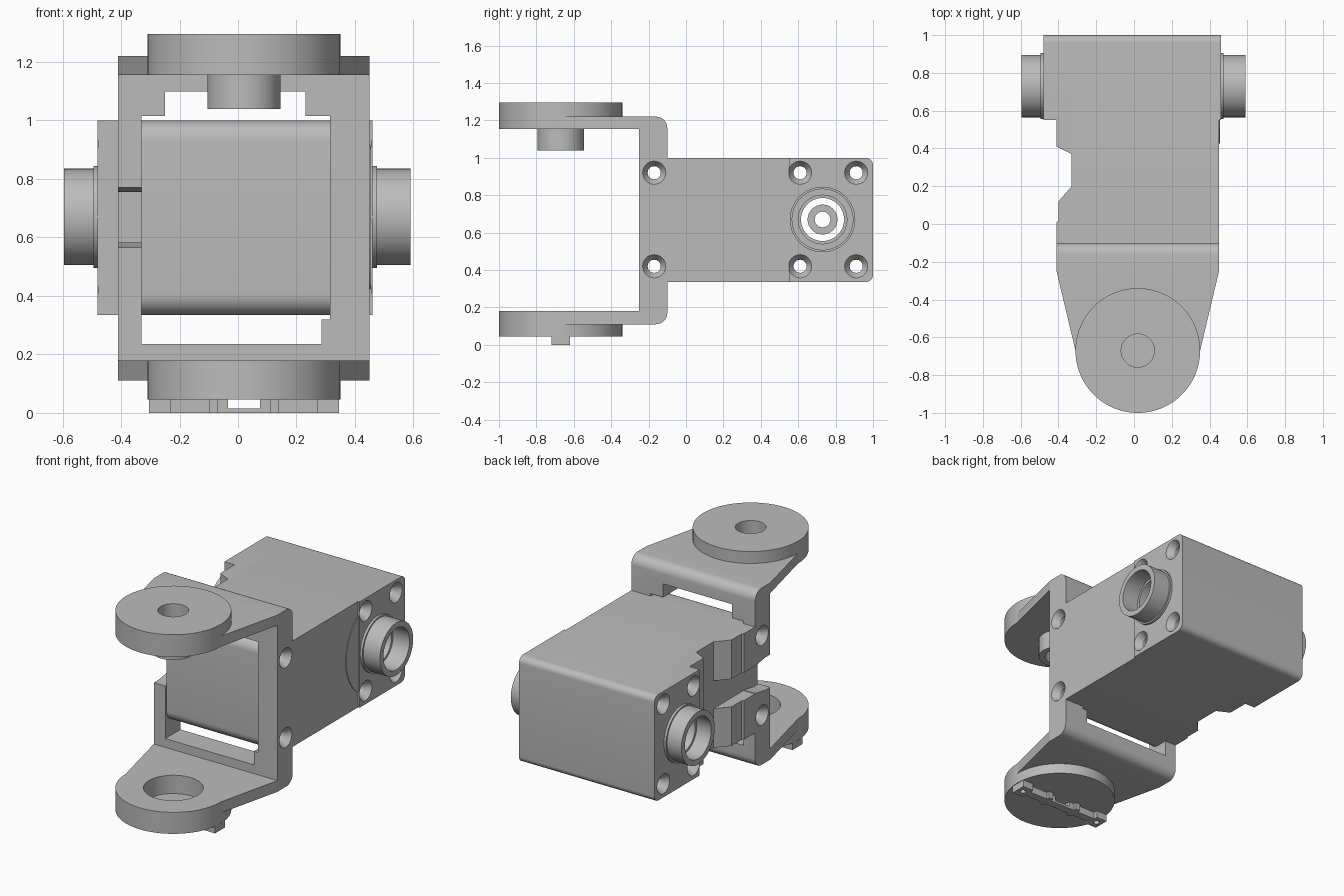
import bpy, bmesh, math

cube = bpy.data.objects.get("Cube")
if cube:
    bpy.data.objects.remove(cube, do_unlink=True)

grey = bpy.data.materials.new("matte_grey")
grey.use_nodes = True
tone = (0.5, 0.5, 0.5, 1)
grey.diffuse_color = tone
grey.node_tree.nodes["Principled BSDF"].inputs["Base Color"].default_value = tone


def place(axis, h, a, b):
    return (h, a, b) if axis == "x" else (a, b, h)


def finish(name, bm):
    bmesh.ops.recalc_face_normals(bm, faces=bm.faces)
    mesh = bpy.data.meshes.new(name)
    bm.to_mesh(mesh)
    bm.free()
    mesh.materials.append(grey)
    ob = bpy.data.objects.new(name, mesh)
    bpy.context.collection.objects.link(ob)
    return ob


def skin(bm, rings, hollow=False):
    n = len(rings[0])
    pairs = list(zip(rings, rings[1:]))
    if hollow:
        pairs.append((rings[-1], rings[0]))
    else:
        bm.faces.new(rings[0])
        bm.faces.new(rings[-1])
    for p, q in pairs:
        for i in range(n):
            j = (i + 1) % n
            bm.faces.new((p[i], p[j], q[j], q[i]))


def prism(name, axis, pts, lo, hi):
    bm = bmesh.new()
    skin(bm, [[bm.verts.new(place(axis, h, a, b)) for a, b in pts] for h in (lo, hi)])
    return finish(name, bm)


def lathe(name, axis, centre, profiles, hollow=False, n=64):
    """Revolve (height, radius) profiles; centre may be a list of centres."""
    bm = bmesh.new()
    for a, b in centre:
        rings = []
        for h, r in profiles:
            rings.append([bm.verts.new(place(axis, h, a + r * math.cos(2 * math.pi * i / n),
                                             b + r * math.sin(2 * math.pi * i / n)))
                          for i in range(n)])
        skin(bm, rings, hollow)
    return finish(name, bm)


def rounded(a0, a1, b0, b1, near=0, far=0, steps=8):
    """Rectangle with separate corner radii on its low and high first-axis ends."""
    pts = []
    for k, (a, b, r) in enumerate([(a1, b1, far), (a0, b1, near), (a0, b0, near), (a1, b0, far)]):
        if not r:
            pts.append((a, b))
            continue
        ca = a - r if a == a1 else a + r
        cb = b - r if b == b1 else b + r
        for i in range(steps + 1):
            t = math.pi / 2 * (k + i / steps)
            pts.append((ca + r * math.cos(t), cb + r * math.sin(t)))
    return pts


def cut(ob, *cutters):
    bpy.context.view_layer.objects.active = ob
    for c in cutters:
        mod = ob.modifiers.new("cut", "BOOLEAN")
        mod.operation = "DIFFERENCE"
        mod.solver = "EXACT"
        mod.object = c
        bpy.ops.object.modifier_apply(modifier=mod.name)


LOW, HIGH = 0.335, 1.0
HUB = [(0.73, 0.67)]
FORK = [(0.02, -0.67)]


def screw_cutter(name, ys, left, right):
    d = 0.04
    return lathe(name, "x", [(y, z) for y in ys for z in (0.42, 0.92)],
                 [(left - 0.1, 0.062), (left, 0.062), (left + d, 0.035),
                  (right - d, 0.035), (right, 0.062), (right + 0.1, 0.062)], n=32)


rear_screws = screw_cutter("rear_screw_cutter", (0.61, 0.91), -0.48, 0.46)
front_screws = screw_cutter("front_screw_cutter", (-0.17,), -0.41, 0.45)
bore = lathe("bore_cutter", "x", HUB, [(-0.8, 0.115), (0.8, 0.115)])

# Servo housing
body = prism("servo_body", "x", rounded(-0.1, 1, LOW, HIGH, far=0.04), -0.33, 0.45)
front = prism("servo_front", "x", rounded(-0.24, -0.1, LOW, HIGH, near=0.07), -0.33, 0.32)
plate_shape = rounded(0.55, 1, LOW, HIGH, far=0.04)
side_a = prism("right_end_plate", "x", plate_shape, -0.48, -0.33)
side_b = prism("left_end_plate", "x", plate_shape, 0.45, 0.46)
step = prism("side_step", "z", [(-0.33, 0.37), (-0.41, 0.41), (-0.41, 0.55), (-0.33, 0.55)], LOW, HIGH)
for part in (body, side_a, side_b):
    cut(part, rear_screws, bore)
cut(front, front_screws)

# Shallow round pad beside the left end plate
pad = lathe("round_pad", "x", HUB, [(0.44, 0.305), (0.454, 0.305)])
cut(pad, bore, rear_screws)
pad_trim = prism("pad_trim_cutter", "x", rounded(0.555, 1.3, 0, 2), 0.3, 0.6)
cut(pad, pad_trim)

# Hubs on both sides and the shaft within
for name, base, collar, tip in (("left_hub", 0.44, 0.475, 0.59), ("right_hub", -0.46, -0.495, -0.595)):
    lathe(name, "x", HUB, [(base, 0.175), (collar, 0.175), (collar, 0.165), (tip, 0.165),
                           (tip, 0.13), (collar, 0.13), (collar, 0.115), (base, 0.115)], True)
lathe("inner_shaft", "x", HUB, [(-0.4, 0.08), (0.4, 0.08), (0.4, 0.042), (-0.4, 0.042)], True, 32)

# Bracket frame with its stepped window and side slot
frame = prism("bracket_frame", "x", rounded(-0.25, -0.1, 0.11, 1.22, far=0.06), -0.41, 0.45)
window = prism("window_cutter", "z", rounded(-0.33, 0.315, -0.5, 0.2), 0.32, 1.015)
top_slot = prism("top_slot_cutter", "z", rounded(-0.25, 0.23, -0.5, 0.2), 0.9, 1.1)
low_slot = prism("low_slot_cutter", "z", rounded(-0.33, 0.285, -0.5, 0.2), 0.235, 0.4)
side_slot = prism("side_slot_cutter", "x",
                  [(-0.4, 0.565), (-0.2, 0.565), (0, 0.6), (0, 0.74), (-0.2, 0.77), (-0.4, 0.77)], -0.6, -0.3)
cut(frame, window, top_slot, low_slot, side_slot, front_screws)

# Side tabs running back from the frame
tab_plan = [(-0.33, -0.1), (-0.41, -0.1), (-0.41, 0.01), (-0.4, 0.02), (-0.4, 0.12), (-0.33, 0.2)]
for name, lo, hi in (("lower_tab", LOW, 0.58), ("upper_tab", 0.755, HIGH)):
    prism(name, "z", tab_plan, lo, hi)

# Fork arms and discs
arm_plan = [(-0.41, -0.25), (0.45, -0.25), (0.35, -0.67), (-0.31, -0.67)]
top_hole = lathe("top_hole_cutter", "z", FORK, [(0.9, 0.088), (1.5, 0.088)])
low_hole = lathe("low_hole_cutter", "z", FORK, [(0.065, 0.17), (0.4, 0.17)])
for name, lo, hi, d0, d1, hole in (("upper", 1.155, 1.22, 1.155, 1.295, top_hole),
                                   ("lower", 0.11, 0.18, 0.045, 0.18, low_hole)):
    arm = prism(name + "_arm", "z", arm_plan, lo, hi)
    disc = lathe(name + "_disc", "z", FORK, [(d0, 0.33), (d1, 0.33)], n=96)
    cut(arm, hole)
    cut(disc, hole)
lathe("upper_boss", "z", FORK, [(1.04, 0.125), (1.16, 0.125), (1.16, 0.088), (1.04, 0.088)], True)

# Toothed drive bar under the lower disc
for s, side in ((1, "left"), (-1, "right")):
    for label, x0, x1, w in (("end", 0.25, 0.325, 0.05), ("rail", 0.055, 0.25, 0.025), ("tooth", 0.09, 0.12, 0.045)):
        a, b = sorted((0.02 + s * x0, 0.02 + s * x1))
        block = prism(f"{side}_bar_{label}", "z", rounded(a, b, -0.67 - w, -0.67 + w), 0, 0.05)
        if label == "end":
            pin = lathe("pin_cutter", "z", [((a + b) / 2, -0.67)], [(-0.1, 0.018), (0.035, 0.018)], n=24)
            cut(block, pin)
prism("bar_bridge", "z", rounded(-0.035, 0.075, -0.695, -0.645), 0, 0.015)

# Drop cutters, then smooth the curved surfaces
for ob in list(bpy.context.scene.objects):
    if ob.type == "MESH" and "cutter" in ob.name:
        bpy.data.objects.remove(ob, do_unlink=True)
bpy.ops.object.select_all(action="DESELECT")
for ob in bpy.context.scene.objects:
    if ob.type == "MESH":
        ob.select_set(True)
        bpy.context.view_layer.objects.active = ob
bpy.ops.object.shade_smooth_by_angle(angle=math.radians(30))
